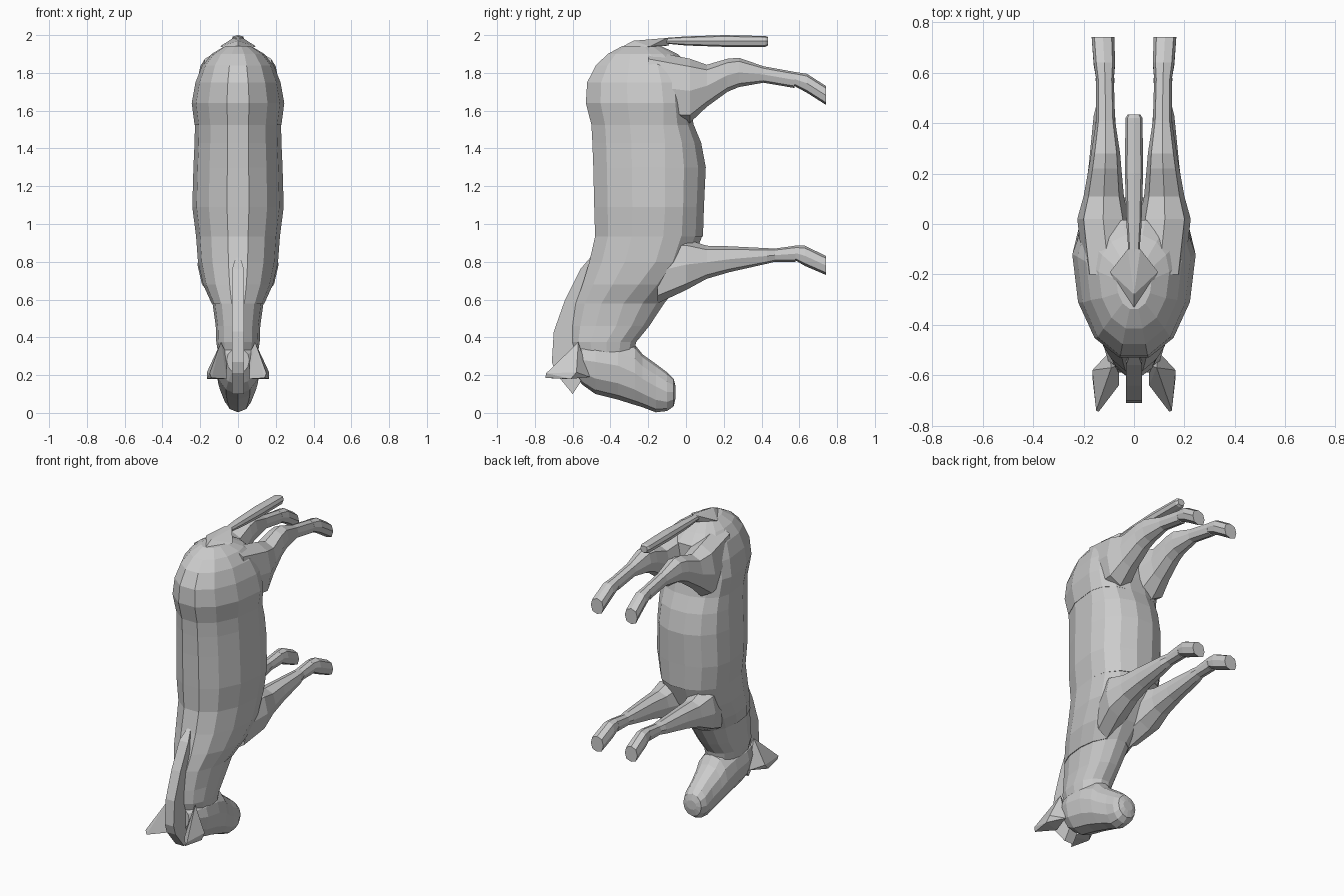
import bpy, bmesh
from math import cos, sin, tau


def finish(name, bm):
    bmesh.ops.recalc_face_normals(bm, faces=bm.faces)
    me = bpy.data.meshes.new(name)
    bm.to_mesh(me)
    bm.free()
    ob = bpy.data.objects.new(name, me)
    bpy.context.collection.objects.link(ob)
    return ob


def power(v, p):
    return abs(v) ** p * (1 if v >= 0 else -1)


def loft(name, rings, axis, n=12, p=1.0):
    """rings: (position, low, high, widest, x_low, x_high) across the axis"""
    bm = bmesh.new()
    loops = []
    for pos, lo, hi, mid, xa, xb in rings:
        loop = []
        for i in range(n):
            a = tau * i / n
            x = (xa + xb) / 2 + (xb - xa) / 2 * power(cos(a), p)
            s = power(sin(a), p)
            d = mid + s * ((hi - mid) if s > 0 else (mid - lo))
            loop.append(bm.verts.new((x, d, pos) if axis == 'z' else (x, pos, d)))
        loops.append(loop)
    for a, b in zip(loops, loops[1:]):
        for i in range(n):
            j = (i + 1) % n
            bm.faces.new((a[i], a[j], b[j], b[i]))
    bm.faces.new(loops[0])
    bm.faces.new(loops[-1])
    return finish(name, bm)


def body(name, rows, axis='z', n=14, p=0.95):
    return loft(name, [(q, lo, hi, m, -w, w) for q, lo, hi, m, w in rows], axis, n, p)


def hull(name, pts):
    bm = bmesh.new()
    for c in pts:
        bm.verts.new(c)
    bmesh.ops.convex_hull(bm, input=bm.verts[:])
    return finish(name, bm)


def limb(name, rows):
    for side, s in (("right", 1), ("left", -1)):
        rings = [(y, a, b, (a + b) / 2, s * xa, s * xb) for y, a, b, xa, xb in rows]
        loft(side + "_" + name, rings, 'y', 8, 0.8)


# trunk: shoulders, barrel and rump
body("shoulders", [(.58, -.59, -.11, -.33, .14), (.68, -.555, -.03, -.25, .185),
                   (.80, -.52, .04, -.16, .212), (.935, -.49, .09, -.12, .222)])
body("barrel", [(.935, -.49, .095, -.12, .222), (1.09, -.495, .10, -.11, .242),
                (1.3, -.50, .11, -.11, .236), (1.43, -.505, .085, -.11, .23),
                (1.525, -.51, .045, -.12, .228)])
body("rump", [(1.525, -.51, .045, -.12, .23), (1.64, -.54, .02, -.12, .245),
              (1.75, -.533, .02, -.13, .225), (1.84, -.485, .02, -.15, .19),
              (1.90, -.42, -.04, -.19, .14), (1.942, -.34, -.13, -.22, .07)])

# neck and head
body("neck", [(.58, -.59, -.11, -.33, .135), (.46, -.61, -.19, -.37, .118),
              (.375, -.61, -.26, -.42, .115), (.28, -.58, -.28, -.42, .10)])
body("head", [(-.59, .21, .34, .28, .06), (-.55, .15, .375, .28, .10),
              (-.48, .10, .38, .27, .122), (-.36, .07, .38, .25, .12),
              (-.27, .042, .36, .21, .11), (-.23, .03, .31, .18, .10)], 'y', 12)
body("muzzle", [(-.23, .03, .31, .18, .10), (-.16, .003, .26, .14, .085),
                (-.10, .01, .215, .11, .08), (-.065, .035, .18, .11, .065),
                (-.055, .08, .14, .11, .035)], 'y', 12)

# mane: thin crest following the neck
crest = [(-.50, .83), (-.56, .76), (-.64, .60), (-.70, .43), (-.71, .27), (-.69, .21),
         (-.60, .10), (-.56, .16), (-.52, .30), (-.52, .58)]
bm = bmesh.new()
rim = [(-.55, .76), (-.62, .60)]
f = bm.faces.new([bm.verts.new((-.032, y, z)) for y, z in crest])
ext = bmesh.ops.extrude_face_region(bm, geom=[f])["geom"]
bmesh.ops.translate(bm, vec=(.064, 0, 0),
                    verts=[v for v in ext if isinstance(v, bmesh.types.BMVert)])
for v in bm.verts:
    if v.co.z > .8:
        v.co.x *= .3
finish("mane", bm)

# ears
ear = [(.09, -.57, .375), (.06, -.56, .31), (.165, -.58, .215), (.165, -.61, .18),
       (.14, -.745, .185), (.15, -.74, .21), (.06, -.64, .18), (.10, -.51, .19)]
for side, s in (("right", 1), ("left", -1)):
    hull(side + "_ear", [(s * x, y, z) for x, y, z in ear])

# legs: upper part, shin and hoof, mirrored
limb("front_upper_leg", [(-.15, .58, .92, .0, .17), (.0, .65, .92, .02, .215),
                         (.11, .71, .885, .045, .195)])
limb("front_shin", [(.11, .71, .885, .045, .195), (.23, .745, .882, .06, .18),
                    (.43, .79, .872, .075, .16), (.47, .80, .87, .08, .15),
                    (.58, .80, .885, .078, .152)])
limb("front_hoof", [(.575, .81, .885, .08, .15), (.63, .778, .885, .075, .16),
                    (.742, .73, .83, .078, .168)])
limb("hind_thigh", [(-.2, 1.54, 1.92, .0, .20), (.02, 1.535, 1.875, .02, .225),
                    (.11, 1.62, 1.843, .04, .2)])
limb("hind_shin", [(.11, 1.62, 1.843, .04, .2), (.22, 1.70, 1.875, .05, .18),
                   (.28, 1.725, 1.88, .055, .17), (.41, 1.748, 1.835, .075, .15),
                   (.575, 1.72, 1.805, .08, .15)])
limb("hind_hoof", [(.575, 1.73, 1.805, .08, .15), (.64, 1.695, 1.795, .075, .16),
                   (.742, 1.63, 1.73, .078, .168)])

# tail and its root
hull("tail_root", [(0, -.38, 1.915), (.095, -.19, 1.94), (-.095, -.19, 1.94),
                   (0, -.28, 1.97), (.025, -.1, 1.985), (-.025, -.1, 1.985), (0, -.09, 1.945)])
body("tail", [(-.11, 1.955, 1.985, 1.97, .022), (.0, 1.945, 1.993, 1.97, .03),
              (.2, 1.938, 2.0, 1.97, .036), (.42, 1.938, 1.995, 1.97, .034),
              (.435, 1.945, 1.99, 1.97, .025)], 'y', 8, .8)
